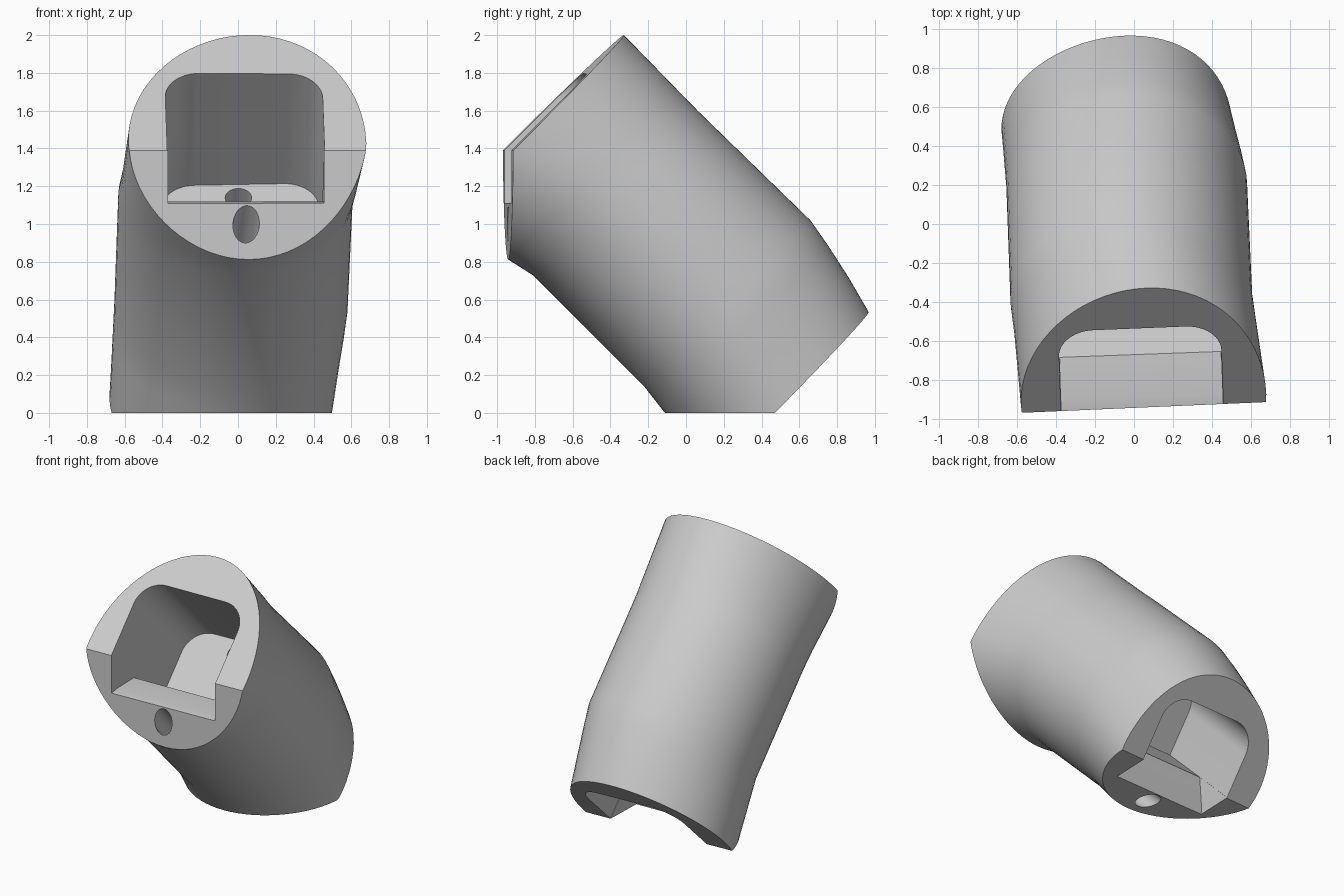
import bpy, bmesh
from math import cos, sin, pi, sqrt
from mathutils import Vector

if "Cube" in bpy.data.objects:
    bpy.data.objects.remove(bpy.data.objects["Cube"])

grey = bpy.data.materials.new("plain_grey")
grey.use_nodes = True
colour = (0.6, 0.6, 0.6, 1)
grey.diffuse_color = colour
grey.node_tree.nodes["Principled BSDF"].inputs["Base Color"].default_value = colour

ROLL = 0.026   # slight twist of everything about the tilted axis
FLOOR = 0.316  # height of the cavity floors across the axis


def place(x, a, b):
    """a runs along the tilted axis, b runs across it."""
    x, b = x - ROLL * (b - 0.56), b + ROLL * x
    return Vector((x, (b - a) / sqrt(2), (a + b) / sqrt(2)))


def loft(bm, rings):
    """Skin matching rings of points and cap both ends."""
    loops = [[bm.verts.new(p) for p in ring] for ring in rings]
    for low, high in zip(loops, loops[1:]):
        for i in range(len(low)):
            j = (i + 1) % len(low)
            bm.faces.new((low[i], low[j], high[j], high[i]))
    bm.faces.new(loops[0])
    bm.faces.new(loops[-1])
    bmesh.ops.recalc_face_normals(bm, faces=bm.faces)


def finish(name, bm):
    mesh = bpy.data.meshes.new(name)
    bm.to_mesh(mesh)
    bm.free()
    mesh.materials.append(grey)
    obj = bpy.data.objects.new(name, mesh)
    bpy.context.collection.objects.link(obj)
    return obj


# Outer sleeve: position, sideways centre, half width, bottom, widest height, top,
# crown shift, keel shift
sections = [
    (-0.5, -0.110, 0.586, -0.16, 0.37, 1.00, 0.07, -0.03),
    (-0.315, -0.093, 0.593, -0.13, 0.40, 1.06, 0.06, -0.02),
    (-0.1, -0.072, 0.602, -0.10, 0.45, 1.117, 0.045, -0.01),
    (0.1, -0.052, 0.612, -0.075, 0.50, 1.16, 0.03, 0),
    (0.255, -0.038, 0.618, -0.057, 0.54, 1.187, 0.02, 0.01),
    (1.085, -0.014, 0.621, -0.057, 0.53, 1.175, 0.01, 0.01),
    (1.237, 0.004, 0.622, -0.092, 0.48, 1.176, 0.025, 0.035),
    (1.65, 0.045, 0.632, -0.16, 0.37, 1.18, 0.035, 0.035),
    (1.85, 0.065, 0.637, -0.19, 0.33, 1.18, 0.04, 0.04),
]
N = 72


def sleeve_ring(a, x, half, low, wide, top, crown, keel):
    ring = []
    for i in range(N):
        c, s = cos(2 * pi * i / N), sin(2 * pi * i / N)
        reach, shift = (top - wide, crown) if s > 0 else (wide - low, keel)
        ring.append(place(x + half * c + shift * s * s, a, wide + reach * s))
    return ring


bm = bmesh.new()
loft(bm, [sleeve_ring(*section) for section in sections])

# Two angled flat cuts at each end of the sleeve
front_corner = Vector((0.05, -0.942, 1.39))
front_fold = Vector((1.26, 0.055, 0))
front_slope = Vector((0.05, -0.33, 2.0)) - front_corner
rear_fold = Vector((1.18, 0.06, 0))
rear_slope = Vector((0, 0.52, 0.53))
cuts = [
    (front_corner, front_slope.cross(front_fold)),
    (front_corner, Vector((0.055, -1.26, 0))),
    (Vector((-0.1, 0.44, 0)), rear_slope.cross(rear_fold)),
    (Vector((0, 0, 0)), Vector((0, 0, -1))),
]
middle = place(0, 0.67, 0.56)
for point, normal in cuts:
    if normal.dot(middle - point) > 0:
        normal = -normal
    cut = bmesh.ops.bisect_plane(bm, geom=bm.verts[:] + bm.edges[:] + bm.faces[:],
                                 plane_co=point, plane_no=normal, clear_outer=True)
    edges = [e for e in cut["geom_cut"] if isinstance(e, bmesh.types.BMEdge)]
    bmesh.ops.contextual_create(bm, geom=edges)
bmesh.ops.recalc_face_normals(bm, faces=bm.faces)
sleeve = finish("sleeve", bm)


# Sideways centre lines of the two cavities
def front_centre(a, b):
    return 0.015 + 0.025 * (a - 0.82)


def rear_centre(a, b):
    return -0.08 + 0.025 * a + 0.1 * (b - FLOOR)


# Arched cavity with a flat floor and rounded upper corners
def cavity(name, centre, half, a0, a1, roof, r=0.18):
    outline = [(-half, FLOOR), (half, FLOOR)]
    for side, start in ((1, 0), (-1, pi / 2)):
        for i in range(13):
            t = start + pi / 2 * i / 12
            outline.append((side * (half - r) + r * cos(t), roof - r + r * sin(t)))
    bm = bmesh.new()
    loft(bm, [[place(centre(a, b) + x, a, b) for x, b in outline] for a in (a0, a1)])
    return finish(name, bm)


# Lip notch: side profile spread across the cavity width, skewed like the end folds
def notch(name, centre, half, outline):
    bm = bmesh.new()
    rings = []
    for x in (0.003 - half, half - 0.003):
        ring = []
        for y, z in outline:
            a, b = (z - y) / sqrt(2), (y + z) / sqrt(2)
            ring.append(place(centre(a, b) + x, a - ROLL * x, b))
        rings.append(ring)
    loft(bm, rings)
    return finish(name, bm)


def bore(name, start, end, r=0.07, n=32):
    bm = bmesh.new()
    loft(bm, [[place(x + r * cos(2 * pi * i / n), a, b + r * sin(2 * pi * i / n))
               for i in range(n)] for x, a, b in (start, end)])
    return finish(name, bm)


front_lip = [(-1.2, 1.06), (-0.95, 1.108), (-0.89, 1.118), (-0.66, 1.117), (-0.6, 1.2), (-1.2, 1.8)]
rear_lip = [(z - 0.95, y + 0.945) for y, z in front_lip]
FRONT_HALF, REAR_HALF = 0.417, 0.385
cutters = [
    cavity("front_cavity", front_centre, FRONT_HALF, 0.82, 2.2, 0.89),
    cavity("rear_cavity", rear_centre, REAR_HALF, -0.9, 0.52, 0.815),
    notch("front_notch", front_centre, FRONT_HALF, front_lip),
    notch("rear_notch", rear_centre, REAR_HALF, rear_lip),
    bore("upper_bore", (0.005, 0.51, 0.79), (0.01, 1.0, 0.79)),
    bore("lower_bore", (-0.135, -0.5, 0.039), (0.076, 1.9, 0.039)),
]

# Carve the sleeve
bpy.context.view_layer.objects.active = sleeve
for cutter in cutters:
    cutter.hide_render = True
    mod = sleeve.modifiers.new(cutter.name, "BOOLEAN")
    mod.operation = "DIFFERENCE"
    mod.solver = "EXACT"
    mod.object = cutter
    bpy.ops.object.modifier_apply(modifier=mod.name)
for cutter in cutters:
    bpy.data.objects.remove(cutter)

bpy.ops.object.select_all(action="DESELECT")
sleeve.select_set(True)
bpy.ops.object.shade_smooth_by_angle(angle=pi / 6)
